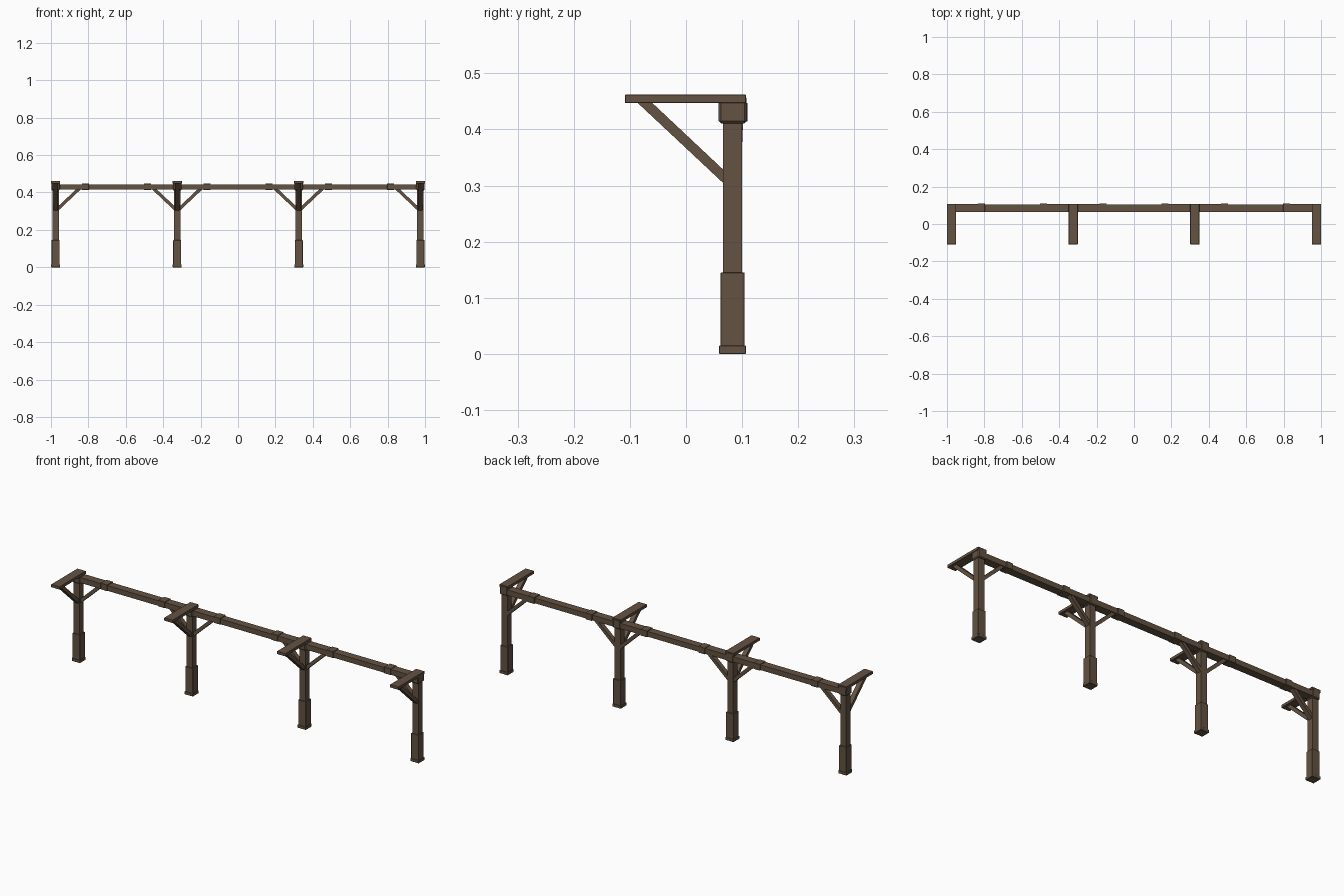
import bpy, bmesh
from mathutils import Vector

if "Cube" in bpy.data.objects:
    bpy.data.objects.remove(bpy.data.objects["Cube"])

wood = bpy.data.materials.new("brown_wood")
wood.diffuse_color = (0.127, 0.085, 0.055, 1)
wood.use_nodes = True
wood.node_tree.nodes["Principled BSDF"].inputs["Base Color"].default_value = wood.diffuse_color


def finish(name, bm):
    bmesh.ops.recalc_face_normals(bm, faces=bm.faces)
    me = bpy.data.meshes.new(name)
    bm.to_mesh(me)
    bm.free()
    me.materials.append(wood)
    ob = bpy.data.objects.new(name, me)
    bpy.context.collection.objects.link(ob)
    return ob


def box(name, x, y, z, bevel=0):
    """Box from (min, max) ranges."""
    bm = bmesh.new()
    bmesh.ops.create_cube(bm, size=1)
    for v in bm.verts:
        v.co = [r[0] if c < 0 else r[1] for c, r in zip(v.co, (x, y, z))]
    if bevel:
        bmesh.ops.bevel(bm, geom=bm.edges[:], offset=bevel, segments=1, affect='EDGES')
    return finish(name, bm)


def prism(name, points, offset):
    """Flat outline pushed along an offset vector."""
    bm = bmesh.new()
    face = bm.faces.new([bm.verts.new(p) for p in points])
    moved = bmesh.ops.extrude_face_region(bm, geom=[face])["geom"]
    bmesh.ops.translate(bm, vec=Vector(offset),
                        verts=[g for g in moved if isinstance(g, bmesh.types.BMVert)])
    return finish(name, bm)


YC = 0.083
POSTS = (-0.975, -0.325, 0.325, 0.975)


def around(c, half):
    return (c - half, c + half)


for x in POSTS:
    # Post, lower sleeve and foot
    box("post", around(x, 0.017), around(YC, 0.017), (0.14, 0.42))
    box("post_sleeve", around(x, 0.0215), around(YC, 0.0215), (0.012, 0.145), 0.001)
    box("post_foot", around(x, 0.024), around(YC, 0.024), (0, 0.015), 0.001)
    # Head block and forward arm
    box("head_block", around(x, 0.022), around(YC, 0.025), (0.411, 0.459), 0.004)
    box("forward_arm", around(x, 0.0245), (-0.109, 0.107), (0.447, 0.462), 0.001)
    # Brace under the forward arm
    yz = [(0.070, 0.301), (0.070, 0.325), (-0.063, 0.450), (-0.089, 0.450)]
    prism("arm_brace", [(x - 0.012, y, z) for y, z in yz], (0.024, 0, 0))
    # Braces under the long beam, inward only on the end posts
    for s in (-1, 1):
        if abs(x + s * 0.1) > 1:
            continue
        xz = [(0.010, 0.299), (0.010, 0.323), (0.113, 0.420), (0.138, 0.420)]
        prism("beam_brace", [(x + s * dx, 0.074 + (0.005 if z > 0.4 else 0), z) for dx, z in xz],
              (0, 0.023, 0))

# Beam lengths resting on the posts
for a, b in ((-0.985, -0.835), (-0.465, -0.185), (0.185, 0.465), (0.835, 0.985)):
    box("post_beam", (a, b), (0.064, 0.106), (0.416, 0.444))

# Linking beams with thicker ends
for a, b in ((-0.835, -0.465), (-0.185, 0.185), (0.465, 0.835)):
    box("link_beam", (a, b), (0.065, 0.105), (0.416, 0.443))
    for e in ((a, a + 0.038), (b - 0.038, b)):
        box("link_beam_end", e, (0.063, 0.110), (0.414, 0.447), 0.001)
